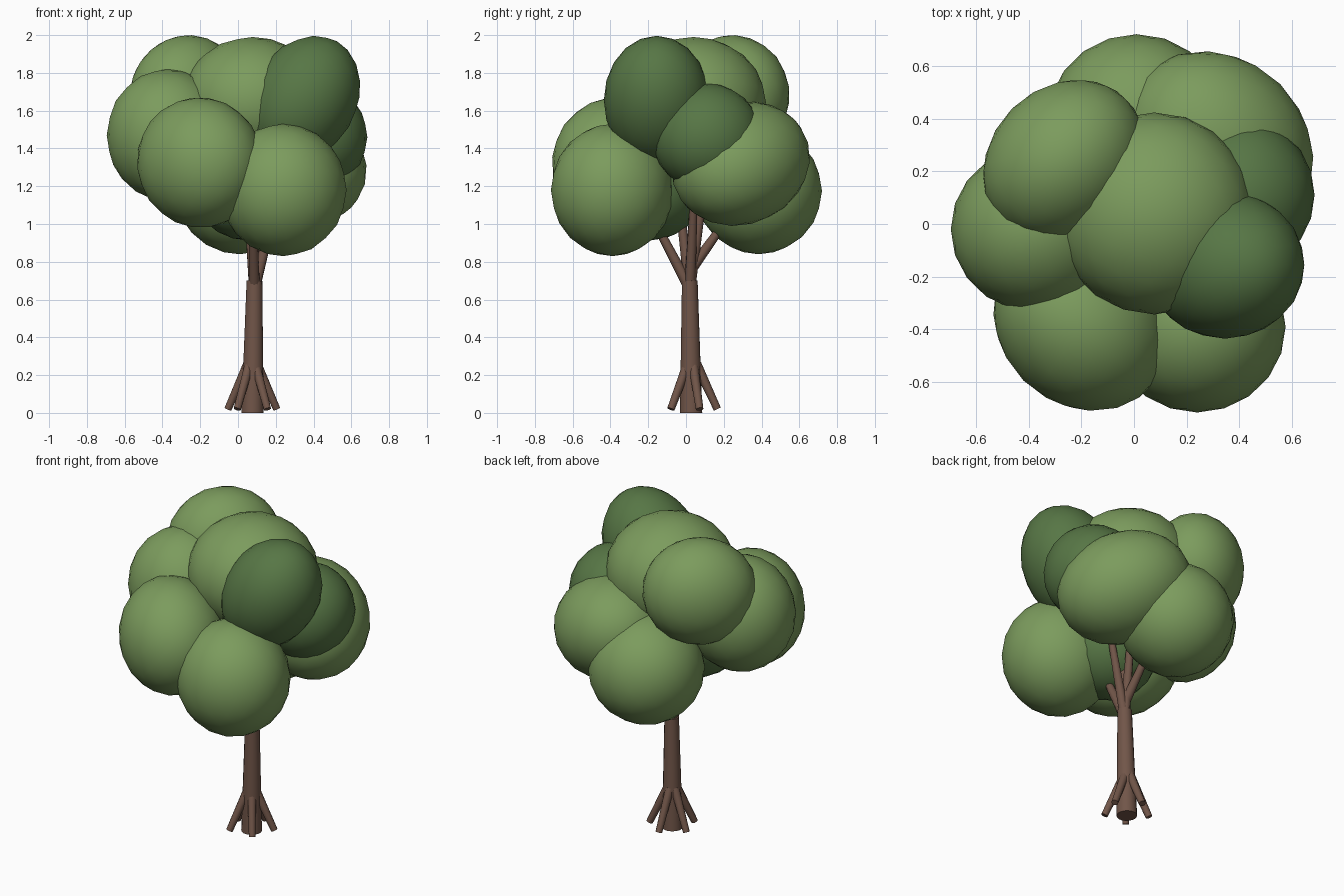
import bpy
import math
from mathutils import Vector

cube = bpy.data.objects.get("Cube")
if cube:
    bpy.data.objects.remove(cube, do_unlink=True)


def make_material(name, rgb):
    mat = bpy.data.materials.new(name)
    mat.use_nodes = True
    mat.diffuse_color = (*rgb, 1)
    mat.node_tree.nodes["Principled BSDF"].inputs["Base Color"].default_value = (*rgb, 1)
    return mat


LIGHT = make_material("light_leaf_green", (0.20, 0.33, 0.11))
DARK = make_material("dark_leaf_green", (0.095, 0.182, 0.06))
BARK = make_material("bark_brown", (0.165, 0.092, 0.066))


def finish(name, mat, angle):
    ob = bpy.context.object
    ob.name = ob.data.name = name
    ob.data.materials.append(mat)
    bpy.ops.object.shade_smooth_by_angle(angle=math.radians(angle))


def limb(name, start, end, r1, r2, sides=12):
    """Tapered cylinder running between two points."""
    a, b = Vector(start), Vector(end)
    axis = b - a
    bpy.ops.mesh.primitive_cone_add(
        vertices=sides, radius1=r1, radius2=r2, depth=axis.length,
        location=(a + b) / 2, rotation=axis.to_track_quat("Z", "Y").to_euler())
    finish(name, BARK, 40)


def clump(name, centre, radii, mat=LIGHT, tilt=0, turn=0):
    """Squashed ball of leaves, tipped about y and then turned about z."""
    bpy.ops.mesh.primitive_ico_sphere_add(subdivisions=3, radius=1, location=centre)
    ob = bpy.context.object
    ob.scale = radii
    ob.rotation_euler = (0, math.radians(tilt), math.radians(turn))
    bpy.ops.object.transform_apply(location=False, rotation=True, scale=True)
    finish(name, mat, 60)


# Trunk
limb("trunk", (0.077, 0.027, 0), (0.087, 0.02, 0.7), 0.06, 0.042, 16)

# Five splayed roots
for i in range(5):
    a = math.radians(90 + 72 * i)
    out = Vector((math.cos(a), math.sin(a), 0))
    base = Vector((0.076, 0.03, 0))
    limb(f"root_{i + 1}", base + out * 0.025 + Vector((0, 0, 0.26)),
         base + out * 0.136 + Vector((0, 0, 0.02)), 0.026, 0.02, 10)

# Branches fanning into the leaves
for i, (foot, tip) in enumerate([
        (0.66, (0.08, -0.17, 1.02)), (0.66, (0.2, 0.04, 1.1)),
        (0.75, (0.07, 0.2, 1.0)), (0.66, (0.1, 0.09, 1.15)),
        (0.66, (0.05, -0.04, 1.15))]):
    limb(f"branch_{i + 1}", (0.087, 0.02, foot), tip, 0.03, 0.021, 10)

# Leaf clumps
clump("leaves_front_right", (-0.2, -0.375, 1.325), (0.36, 0.31, 0.345), tilt=15, turn=-45)
clump("leaves_front_left", (0.24, -0.39, 1.18), (0.335, 0.325, 0.35))
clump("leaves_right", (-0.37, -0.02, 1.47), (0.325, 0.315, 0.35))
clump("leaves_back_right_top", (-0.265, 0.24, 1.68), (0.335, 0.28, 0.32), tilt=-10, turn=45)
clump("leaves_centre_top", (0.077, 0.04, 1.645), (0.38, 0.383, 0.345))
clump("leaves_back_left", (0.315, 0.29, 1.32), (0.4, 0.34, 0.32), tilt=20, turn=-45)
clump("leaves_back", (0.01, 0.385, 1.175), (0.34, 0.335, 0.335))
clump("leaves_left_top", (0.345, -0.155, 1.655), (0.28, 0.28, 0.36), DARK, tilt=30)
clump("leaves_left", (0.405, 0.11, 1.46), (0.28, 0.29, 0.285), DARK)
clump("leaves_inner", (0.045, -0.18, 1.2), (0.29, 0.285, 0.285), DARK)
